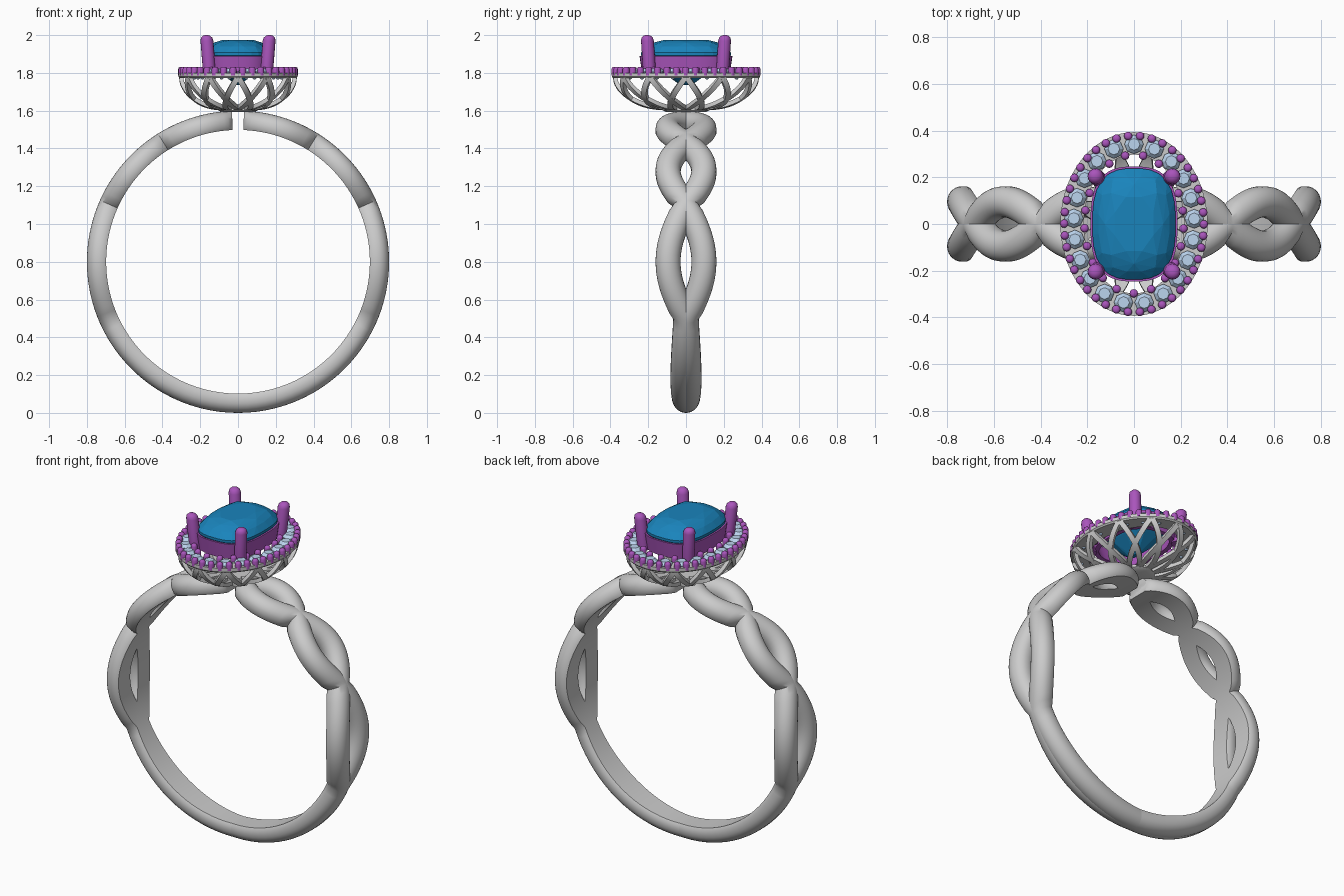
import bpy, bmesh
from math import sin, cos, pi, radians, degrees, sqrt, atan2
from mathutils import Vector

if "Cube" in bpy.data.objects:
    bpy.data.objects.remove(bpy.data.objects["Cube"])


def material(name, rgb):
    m = bpy.data.materials.new(name)
    m.diffuse_color = (*rgb, 1)
    m.use_nodes = True
    m.node_tree.nodes["Principled BSDF"].inputs["Base Color"].default_value = m.diffuse_color
    return m


PURPLE = material("purple_metal", (0.40, 0.09, 0.50))
BLUE = material("blue_gem", (0.01, 0.23, 0.50))
PALE = material("pale_gem", (0.50, 0.66, 0.86))


def loft(bm, rings, caps=True, loop=False):
    """Skin a list of equal-length closed rings; a loop joins last to first."""
    vs = [[bm.verts.new(p) for p in r] for r in rings]
    n = len(vs[0])
    pairs = list(zip(vs, vs[1:])) + ([(vs[-1], vs[0])] if loop else [])
    for a, b in pairs:
        for i in range(n):
            j = (i + 1) % n
            bm.faces.new((a[i], a[j], b[j], b[i]))
    if caps and not loop:
        bm.faces.new(vs[0][::-1])
        bm.faces.new(vs[-1])


def finish(bm, name, mat=None, smooth=True):
    bmesh.ops.recalc_face_normals(bm, faces=bm.faces)
    me = bpy.data.meshes.new(name)
    bm.to_mesh(me)
    bm.free()
    ob = bpy.data.objects.new(name, me)
    bpy.context.collection.objects.link(ob)
    if mat:
        me.materials.append(mat)
    if smooth:
        bpy.ops.object.select_all(action='DESELECT')
        ob.select_set(True)
        bpy.context.view_layer.objects.active = ob
        bpy.ops.object.shade_smooth_by_angle(angle=radians(40))
    return ob


def ellipse(a, b, z, n):
    return [Vector((a * cos(2 * pi * i / n), b * sin(2 * pi * i / n), z)) for i in range(n)]


def spaced(a, b, z, n, shift=0.0):
    """n points evenly spaced along an ellipse, starting from the back (+y)."""
    m = 1440
    pts = [Vector((a * sin(2 * pi * i / m), b * cos(2 * pi * i / m), z)) for i in range(m + 1)]
    run = [0]
    for p, q in zip(pts, pts[1:]):
        run.append(run[-1] + (q - p).length)
    out, k = [], 0
    for i in range(n):
        while run[k] < run[-1] * (i + shift) / n:
            k += 1
        out.append(pts[k])
    return out


def cushion(a, b, z, n, shift=0.0, e=2.8):
    out = []
    for i in range(n):
        t = 2 * pi * (i + shift) / n
        k = (abs(cos(t)) ** e + abs(sin(t)) ** e) ** (-1 / e)
        out.append(Vector((a * k * cos(t), b * k * sin(t), z)))
    return out


def mirror(ob):
    m = ob.modifiers.new("mirror", 'MIRROR')
    m.use_axis = (True, True, False)
    m.use_clip = False
    m.use_mirror_merge = False


# Twisted band: one quarter strand, mirrored to the other side and other strand
NODES = [2.3, 32, 66, 114, 180]


def sway(deg):
    for a, b in zip(NODES, NODES[1:]):
        if deg <= b:
            amp = 0.095 if b < 180 else 0.016
            return amp * sin(pi * max(0, deg - a) / (b - a))
    return 0


rings = []
STEPS = []
for a, b in zip(NODES, NODES[1:]):
    STEPS += [a + (b - a) * i / 18 for i in range(18)]
for d in STEPS + [180]:
    slope = (sway(min(d + .5, 180)) - sway(max(d - .5, 2.3))) / (0.75 * radians(1))
    w = 0.066 * sqrt(1 + slope ** 2)
    sec = [(w * cos(pi * i / 14), 0.738 + 0.062 * sin(pi * i / 14)) for i in range(15)]
    sec += [(-w, 0.715), (-0.85 * w, 0.698), (0.85 * w, 0.698), (w, 0.715)]
    t = radians(d)
    rings.append([Vector((r * sin(t), sway(d) + y, 0.8 + r * cos(t))) for y, r in sec])
bm = bmesh.new()
loft(bm, rings)
mirror(finish(bm, "twisted_band"))


# Openwork basket: crossing straps on a shallow oval bowl
def bowl(ang, u):
    s = 0.28 + 0.70 * sin(u * pi / 2)
    return Vector((0.318 * s * cos(ang), 0.394 * s * sin(ang), 1.602 + 0.178 * (1 - cos(u * pi / 2))))


bm = bmesh.new()
N = 12
for i in range(N):
    for turn in (-1, 1):
        rings = []
        for k in range(15):
            u = k / 14
            path = lambda v: bowl(2 * pi * (i + 0.5 + turn * (v - 0.5)) / N + pi / 2, v)
            p = path(u)
            tan = (path(u + .01) - path(u - .01)).normalized()
            ang = 2 * pi * (i + 0.5 + turn * (u - 0.5)) / N + pi / 2
            nor = (bowl(ang + .01, u) - bowl(ang - .01, u)).cross(
                bowl(ang, u + .01) - bowl(ang, u - .01)).normalized()
            side = tan.cross(nor) * 0.0145
            rings.append([p + side, p - side, p - side - nor * 0.022, p + side - nor * 0.022])
        loft(bm, rings)
finish(bm, "basket_lattice")

# Basket foot
bm = bmesh.new()
loft(bm, [ellipse(0.085, 0.105, 1.592, 40), ellipse(0.105, 0.125, 1.602, 40), ellipse(0.1, 0.12, 1.62, 40)])
finish(bm, "basket_foot")

# Halo plate: flat oval ring
bm = bmesh.new()
loft(bm, [ellipse(0.215, 0.297, 1.772, 72), ellipse(0.308, 0.386, 1.772, 72), ellipse(0.315, 0.393, 1.78, 72),
          ellipse(0.315, 0.393, 1.8, 72), ellipse(0.215, 0.297, 1.8, 72)], loop=True)
finish(bm, "halo_plate")

# Halo stones: small faceted gems
bm = bmesh.new()
for c in spaced(0.258, 0.341, 0, 21):
    loft(bm, [[c + p for p in ellipse(r, r, z, 8)] for r, z in
              ((0.004, 1.765), (0.041, 1.803), (0.041, 1.808), (0.025, 1.824))])
finish(bm, "halo_stones", PALE, False)

# Halo beads: little domed pins outside and inside the stones
bm = bmesh.new()
for c in spaced(0.299, 0.378, 0, 42, 0.5) + spaced(0.212, 0.297, 0, 21, 0.5):
    loft(bm, [[c + p for p in ellipse(r, r, z, 12)] for r, z in
              ((0.018, 1.785), (0.018, 1.819), (0.0155, 1.827), (0.009, 1.832))])
finish(bm, "halo_beads", PURPLE)

# Bezel: cushion-shaped collar around the centre stone
bm = bmesh.new()
loft(bm, [cushion(0.175, 0.232, 1.795, 64), cushion(0.186, 0.246, 1.89, 64),
          cushion(0.176, 0.236, 1.89, 64), cushion(0.15, 0.205, 1.795, 64)], loop=True)
finish(bm, "bezel", PURPLE)

# Prongs: four round-tipped posts leaning outward
bm = bmesh.new()
for sx in (-1, 1):
    for sy in (-1, 1):
        rings = []
        for r, z in ((0.034, 1.785), (0.034, 1.97), (0.030, 1.986), (0.020, 1.996), (0.008, 2.0)):
            k = (z - 1.785) / 0.215
            c = Vector((sx * (0.15 + 0.017 * k), sy * (0.192 + 0.014 * k), 0))
            rings.append([c + p for p in ellipse(r, r, z, 16)])
        loft(bm, rings)
finish(bm, "prongs", PURPLE)

# Centre stone: faceted cushion cut, staggered rings hulled into flat facets
bm = bmesh.new()
for pts in (cushion(0.012, 0.03, 1.735, 8), cushion(0.11, 0.15, 1.82, 8, 0.5), cushion(0.178, 0.238, 1.893, 32),
            cushion(0.178, 0.238, 1.908, 32), cushion(0.152, 0.205, 1.94, 16, 0.5),
            cushion(0.125, 0.17, 1.961, 8), cushion(0.085, 0.12, 1.974, 8, 0.5)):
    for p in pts:
        bm.verts.new(p)
res = bmesh.ops.convex_hull(bm, input=bm.verts)
bmesh.ops.delete(bm, geom=[v for v in bm.verts if not v.link_faces], context='VERTS')
finish(bm, "centre_stone", BLUE, False)
